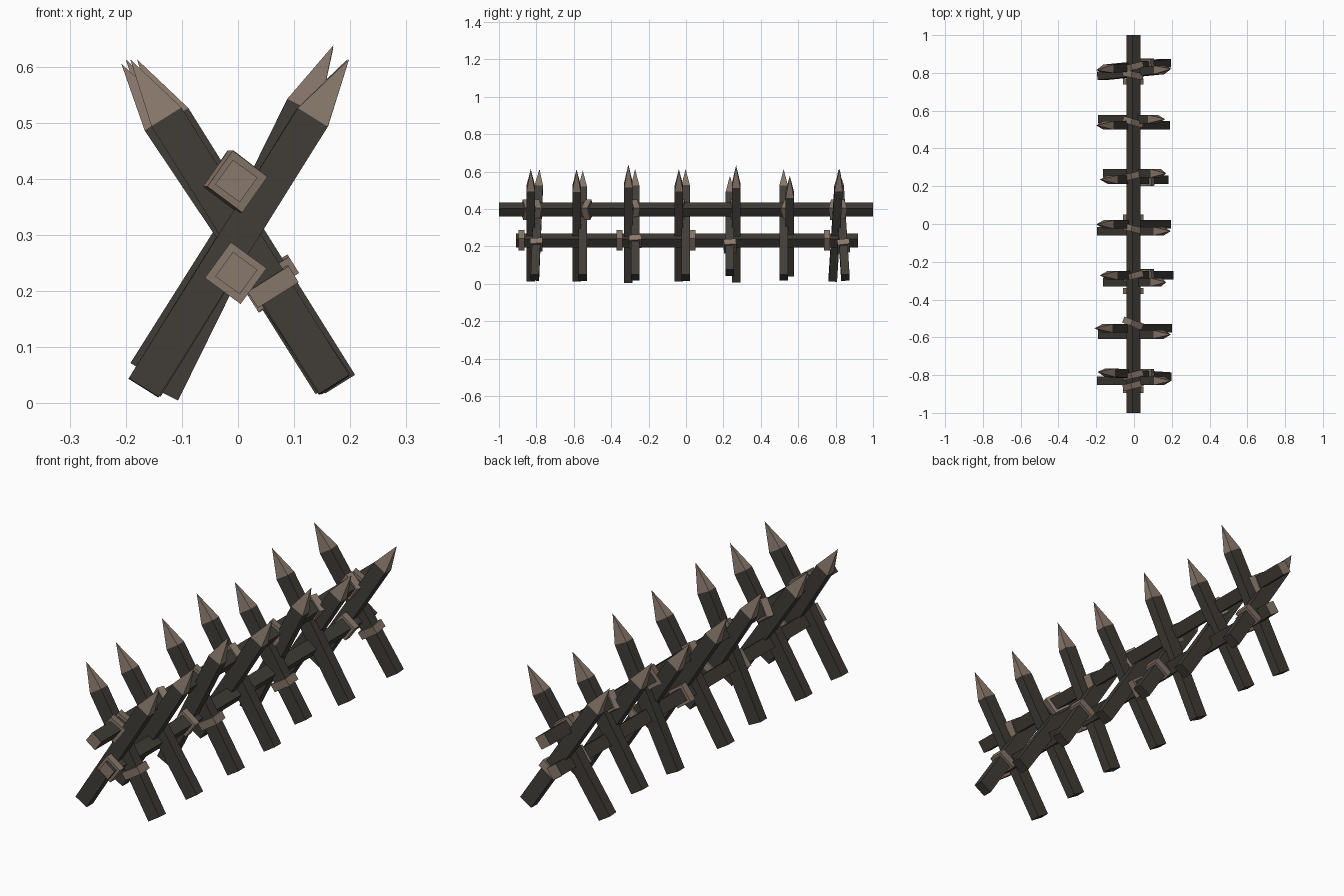
import bpy, bmesh, math
from mathutils import Vector, Matrix

if "Cube" in bpy.data.objects:
    bpy.data.objects.remove(bpy.data.objects["Cube"])

def material(name, rgb):
    m = bpy.data.materials.new(name)
    m.diffuse_color = (*rgb, 1)
    m.use_nodes = True
    m.node_tree.nodes["Principled BSDF"].inputs["Base Color"].default_value = m.diffuse_color
    return m

DARK = material("dark_wood", (0.052, 0.046, 0.038))
LIGHT = material("cut_wood_and_rope", (0.25, 0.19, 0.15))

def finish(bm, name, mats):
    bmesh.ops.recalc_face_normals(bm, faces=bm.faces)
    me = bpy.data.meshes.new(name)
    bm.to_mesh(me)
    bm.free()
    for m in mats:
        me.materials.append(m)
    ob = bpy.data.objects.new(name, me)
    bpy.context.collection.objects.link(ob)
    return ob

def box(name, centre, size, rot, mats, end_light=False):
    bm = bmesh.new()
    bmesh.ops.create_cube(bm, size=1, matrix=Matrix.Diagonal((*size, 1)))
    if end_light:
        for f in bm.faces:
            f.material_index = 1 if abs(f.normal.y) > 0.9 else 0
    bm.transform(Matrix.Translation(centre) @ rot)
    return finish(bm, name, mats)

def frame(bottom, tip):
    """Axes of a stake: in-plane width, thickness, length."""
    d = (tip - bottom).normalized()
    w = Vector((0, 1, 0)).cross(d).normalized()
    return w, d.cross(w), d

# Stake: square post with a pale pyramid point
def stake(name, bottom, tip, width=0.063, thick=0.045, point=0.122):
    b, t = Vector(bottom), Vector(tip)
    w, n, d = frame(b, t)
    neck = t - d * point
    bm = bmesh.new()
    rings = [[bm.verts.new(c + w * sx * width / 2 + n * sy * thick / 2)
              for sx, sy in ((-1, -1), (1, -1), (1, 1), (-1, 1))] for c in (b, neck)]
    apex = bm.verts.new(t)
    bm.faces.new(rings[0])
    for i in range(4):
        j = (i + 1) % 4
        bm.faces.new((rings[0][i], rings[0][j], rings[1][j], rings[1][i]))
        bm.faces.new((rings[1][i], rings[1][j], apex)).material_index = 1
    return finish(bm, name, (DARK, LIGHT))

ROLL = Matrix.Rotation(math.radians(36), 4, 'Y')

# Two long beams
box("upper_beam", (-0.003, 0, 0.396), (0.054, 2.0, 0.054), ROLL, (DARK, LIGHT), True)
box("lower_beam", (-0.003, 0.005, 0.232), (0.054, 1.83, 0.054), ROLL, (DARK, LIGHT), True)

# Crossed stakes: (y at bottom, y at tip, bottom x, bottom z, tip x, tip z)
right_leaning = [
    (-0.83, -0.83, -0.168, 0.028, 0.198, 0.613),
    (-0.585, -0.585, -0.165, 0.028, 0.195, 0.612),
    (-0.308, -0.308, -0.135, 0.019, 0.170, 0.638),
    (-0.038, -0.038, -0.168, 0.028, 0.195, 0.613),
    (0.268, 0.268, -0.137, 0.022, 0.170, 0.634),
    (0.555, 0.555, -0.165, 0.055, 0.165, 0.578),
    (0.785, 0.822, -0.168, 0.028, 0.198, 0.613)]
left_leaning = [
    (-0.808, -0.783, 0.172, 0.033, -0.192, 0.613),
    (-0.552, -0.552, 0.175, 0.033, -0.208, 0.605),
    (-0.272, -0.272, 0.182, 0.034, -0.180, 0.613),
    (-0.002, -0.002, 0.170, 0.033, -0.200, 0.613),
    (0.235, 0.235, 0.155, 0.058, -0.180, 0.578),
    (0.522, 0.522, 0.165, 0.033, -0.200, 0.613),
    (0.852, 0.815, 0.170, 0.033, -0.200, 0.613)]
for name, table in (("right_leaning_stake", right_leaning), ("left_leaning_stake", left_leaning)):
    for yb, yt, bx, bz, tx, tz in table:
        stake(name, (bx, yb, bz), (tx, yt, tz))

# Slanted lashings on the upper beam
for y, turn in ((-0.855, 14), (-0.80, 14), (-0.525, -20), (-0.275, 14), (-0.025, -14),
                (0.255, 14), (0.54, -16), (0.79, -12), (0.832, 14)):
    box("upper_lashing", (-0.005, y, 0.395), (0.079, 0.034, 0.079),
        Matrix.Rotation(math.radians(turn), 4, 'Z') @ ROLL, (LIGHT,))

# Straight lashings on the lower beam
for y in (-0.88, -0.355, 0.035, 0.755):
    box("lower_lashing", (-0.004, y, 0.232), (0.079, 0.032, 0.079), ROLL, (LIGHT,))

# Lashings around the left-leaning stakes, beside the lower beam
for i in (0, 2, 4, 6):
    yb, yt, bx, bz, tx, tz = left_leaning[i]
    b, t = Vector((bx, yb, bz)), Vector((tx, yt, tz))
    w, n, d = frame(b, t)
    centre = b.lerp(t, (bx - 0.062) / (bx - tx))
    rot = Matrix((w, n, d)).transposed().to_4x4()
    box("stake_lashing", centre, (0.086, 0.066, 0.034), rot @ Matrix.Rotation(0.08, 4, 'X'), (LIGHT,))
